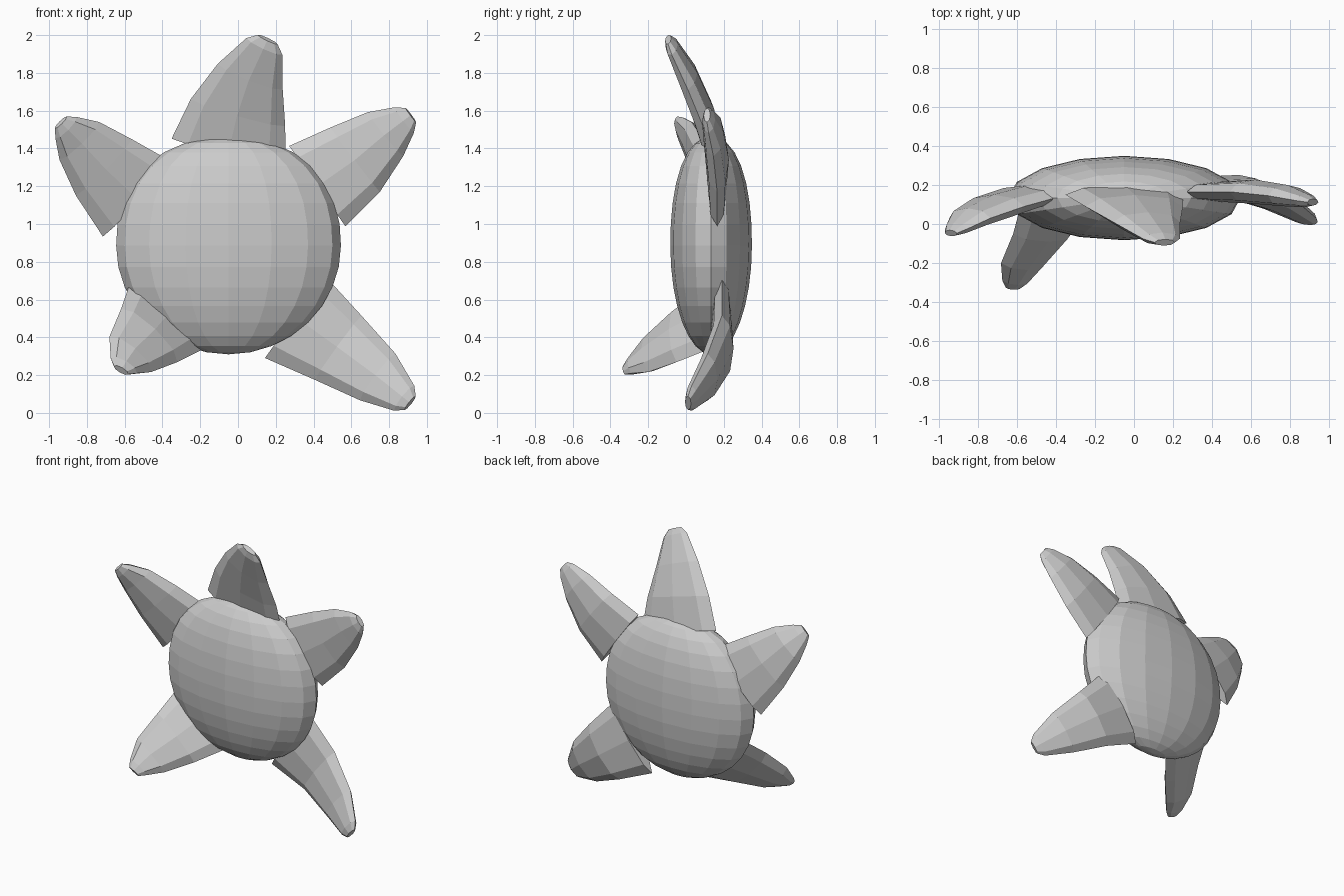
import bpy, bmesh, math
from mathutils import Vector

if "Cube" in bpy.data.objects:
    bpy.data.objects.remove(bpy.data.objects["Cube"])


def finish(bm, name):
    bmesh.ops.recalc_face_normals(bm, faces=bm.faces)
    me = bpy.data.meshes.new(name)
    bm.to_mesh(me)
    bm.free()
    ob = bpy.data.objects.new(name, me)
    bpy.context.collection.objects.link(ob)
    return ob


# Body: flattened sphere, slightly fuller in the upper half
bm = bmesh.new()
bmesh.ops.create_uvsphere(bm, u_segments=16, v_segments=16, radius=1)
for v in bm.verts:
    x, y, z = v.co
    r = math.hypot(x, y)
    if z > 0 and r > 1e-4:
        n = (r ** 2.25 + z ** 2.25) ** (-1 / 2.25)
        x, y, z = x * n, y * n, z * n
    v.co = (-0.05 + 0.595 * x, 0.133 + 0.216 * y, 0.885 + 0.575 * z)
finish(bm, "body")


# Arms: flat octagonal sections swept along a bent path, with a blunt tip
def arm(name, stations):
    pts = [Vector(s[:3]) for s in stations]
    halves = [s[3] for s in stations]
    thick = [0.05, 0.062, 0.055, 0.035]
    end = (pts[-1] - pts[-2]).normalized()
    pts.append(pts[-1] + end * 0.045)
    halves.append(halves[-1] * 0.55)
    thick.append(0.018)
    bm = bmesh.new()
    rings = []
    for i, p in enumerate(pts):
        t = pts[min(i + 1, len(pts) - 1)] - pts[max(i - 1, 0)]
        w = t.cross(Vector((0, 1, 0))).normalized()
        n = w.cross(t).normalized()
        rings.append([bm.verts.new(p + w * halves[i] * math.cos(a) + n * thick[i] * math.sin(a))
                      for a in (k * math.tau / 8 for k in range(8))])
    for a, b in zip(rings, rings[1:]):
        for k in range(8):
            j = (k + 1) % 8
            bm.faces.new((a[k], a[j], b[j], b[k]))
    bm.faces.new(rings[0])
    bm.faces.new(rings[-1])
    finish(bm, name)


# Each station: centre x, y, z and half width
arm("top_arm", [(-0.05, 0.15, 1.38, 0.31), (0.0, 0.09, 1.59, 0.26),
                (0.065, 0.01, 1.78, 0.185), (0.14, -0.075, 1.94, 0.105)])
arm("upper_right_arm", [(0.42, 0.165, 1.20, 0.26), (0.62, 0.165, 1.34, 0.215),
                        (0.78, 0.145, 1.475, 0.15), (0.88, 0.12, 1.55, 0.085)])
arm("upper_left_arm", [(-0.53, 0.15, 1.13, 0.27), (-0.71, 0.09, 1.30, 0.21),
                       (-0.84, 0.03, 1.44, 0.145), (-0.91, -0.025, 1.51, 0.08)])
arm("lower_right_arm", [(0.30, 0.19, 0.51, 0.27), (0.53, 0.19, 0.345, 0.21),
                        (0.74, 0.115, 0.19, 0.155), (0.88, 0.03, 0.078, 0.085)])
arm("lower_left_arm", [(-0.38, 0.12, 0.51, 0.26), (-0.47, -0.05, 0.41, 0.205),
                       (-0.57, -0.20, 0.31, 0.145), (-0.605, -0.29, 0.25, 0.08)])
